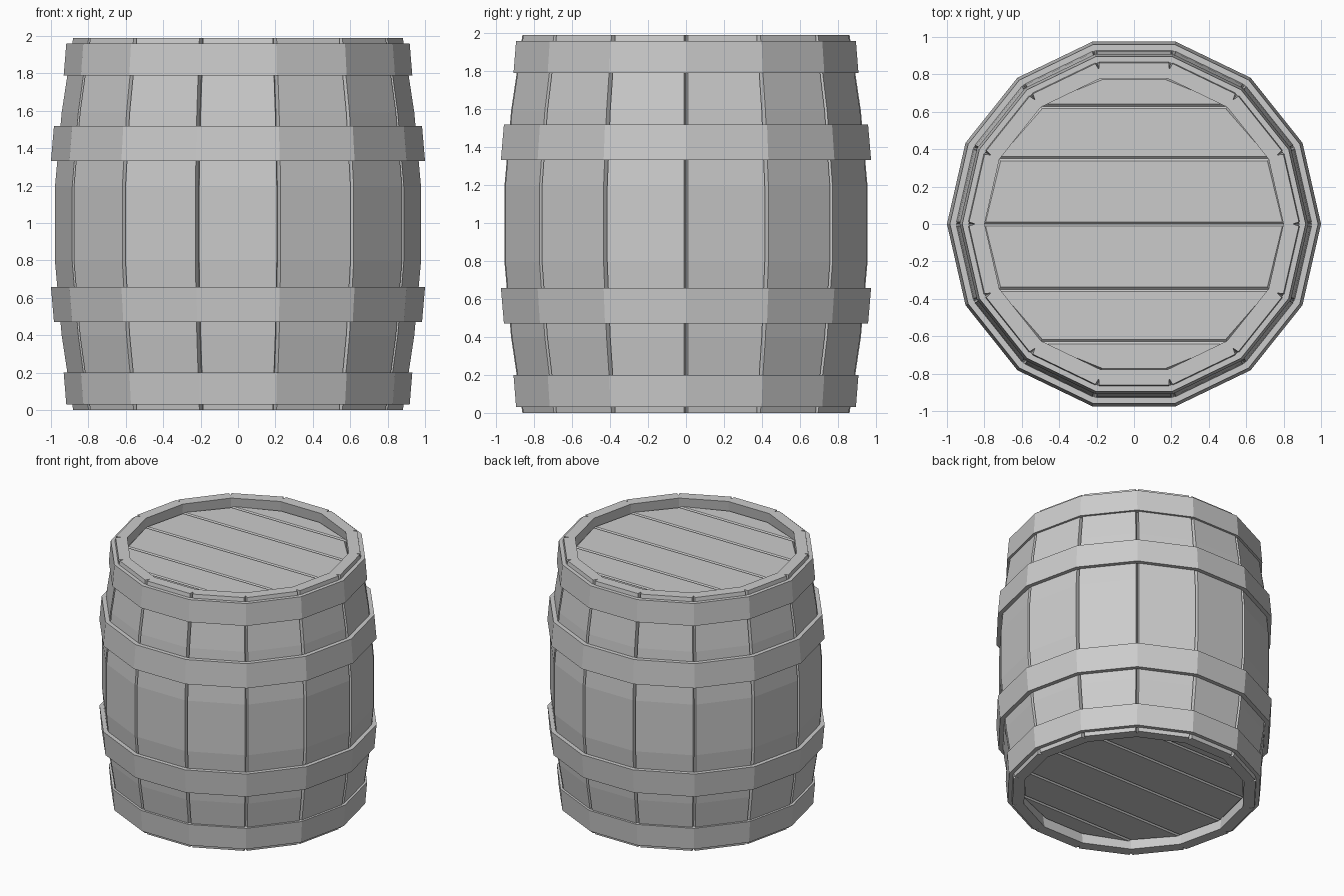
import bpy, bmesh
from math import sin, cos, pi
from mathutils import Vector

if "Cube" in bpy.data.objects:
    bpy.data.objects.remove(bpy.data.objects["Cube"])

N = 14
STEP = 2 * pi / N
H = 1.99


def make_object(name, bm):
    bmesh.ops.recalc_face_normals(bm, faces=bm.faces)
    me = bpy.data.meshes.new(name)
    bm.to_mesh(me)
    bm.free()
    ob = bpy.data.objects.new(name, me)
    bpy.context.collection.objects.link(ob)
    return ob


def loft(bm, loops, closed=False):
    rings = [[bm.verts.new(p) for p in loop] for loop in loops]
    n = len(rings[0])
    count = len(rings) if closed else len(rings) - 1
    for i in range(count):
        a, b = rings[i], rings[(i + 1) % len(rings)]
        for j in range(n):
            k = (j + 1) % n
            bm.faces.new((a[j], a[k], b[k], b[j]))
    if not closed:
        bm.faces.new(rings[0])
        bm.faces.new(rings[-1])


def corner(r, i):
    return Vector((r * cos(i * STEP), r * sin(i * STEP), 0))


# Staves: bowed boards with narrow V-grooves between neighbours
profile = [(0, 0.884), (0.398, 0.945), (0.796, 0.981),
           (1.194, 0.981), (1.592, 0.945), (H, 0.884)]
for s in range(N):
    bm = bmesh.new()
    loops = []
    for z, r in profile:
        up = Vector((0, 0, z))
        side = (corner(1, s + 1) - corner(1, s)).normalized() * 0.011
        a, b = corner(r, s), corner(r, s + 1)
        loops.append([p + up for p in (
            corner(r - 0.085, s), corner(r - 0.035, s), a + side,
            b - side, corner(r - 0.035, s + 1), corner(r - 0.085, s + 1))])
    loft(bm, loops)
    make_object(f"stave_{s + 1}", bm)

# Hoops: sloped bands, lower pair mirrored to the upper pair
for label, z0, r0, z1, r1 in (("end", 0.03, 0.918, 0.2, 0.932),
                              ("belly", 0.472, 0.984, 0.658, 1.0)):
    for place in ("lower", "upper"):
        bm = bmesh.new()
        loops = []
        for i in range(N):
            loop = []
            for r, z in ((r0, z0), (r1, z1), (r1 - 0.036, z1), (r0 - 0.036, z0)):
                p = corner(r, i)
                p.z = z if place == "lower" else H - z
                loop.append(p)
            loops.append(loop)
        loft(bm, loops, closed=True)
        make_object(f"{place}_{label}_hoop", bm)

# Heads: planks spanning the barrel, recessed at both ends, chamfered outer edges
R = 0.805
rows = [R * sin(k * STEP) for k in range(-3, 4)]
halves = [R * cos(k * STEP) for k in range(-3, 4)]
DEPTH, THICK, C = 0.07, 0.06, 0.012
for place in ("bottom", "top"):
    for k in range(6):
        bm = bmesh.new()
        loops = []
        for inset, d in ((C, DEPTH), (0, DEPTH + C), (0, DEPTH + THICK)):
            z = d if place == "bottom" else H - d
            y0, y1 = rows[k] + inset, rows[k + 1] - inset
            w0, w1 = halves[k] - inset, halves[k + 1] - inset
            loops.append([(-w0, y0, z), (w0, y0, z), (w1, y1, z), (-w1, y1, z)])
        loft(bm, loops)
        make_object(f"{place}_head_plank_{k + 1}", bm)
